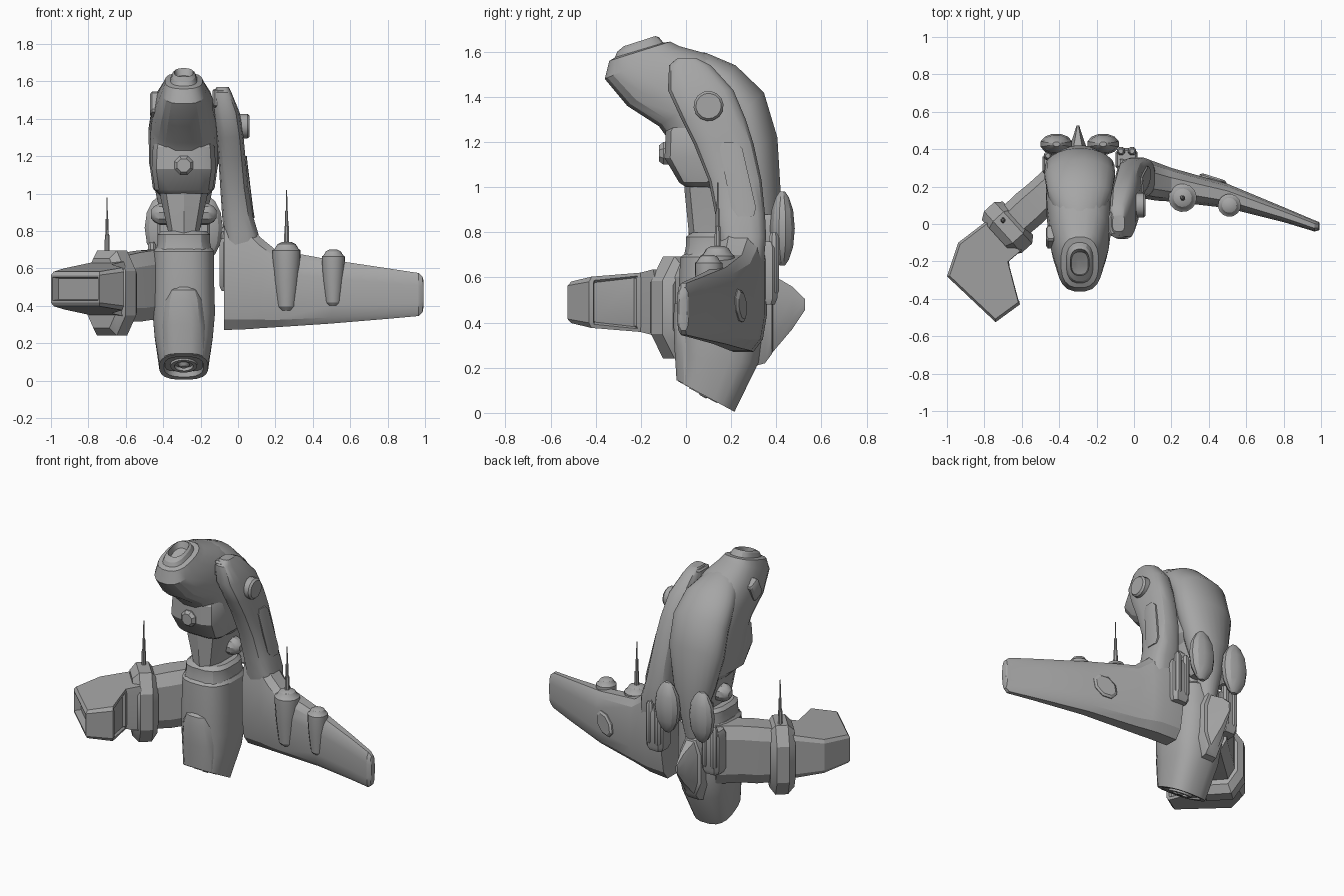
import bpy, bmesh, math
from mathutils import Vector as V

if "Cube" in bpy.data.objects:
    bpy.data.objects.remove(bpy.data.objects["Cube"])

grey = bpy.data.materials.new("hull_grey")
grey.use_nodes = True
grey.diffuse_color = (0.38, 0.38, 0.38, 1)
grey.node_tree.nodes["Principled BSDF"].inputs["Base Color"].default_value = grey.diffuse_color
CX = -0.29
UP = V((0, 0, 1))


def ring(c, u, v, n=16, p=2.5):
    """Closed superellipse around c spanned by the half-axes u and v."""
    c, u, v = V(c), V(u), V(v)
    angles = [math.tau * (i + 0.5) / n for i in range(n)]
    f = lambda t: math.copysign(abs(t) ** (2 / p), t)
    m = f(math.cos(math.pi / n))
    return [c + u * f(math.cos(a)) / m + v * f(math.sin(a)) / m for a in angles]


def loft(name, rings, panels=(), angle=28):
    """Skin rings into a closed solid. A panel is (face test, width, depth)."""
    bm = bmesh.new()
    rows = [[bm.verts.new(p) for p in r] for r in rings]
    n = len(rows[0])
    for a, b in zip(rows, rows[1:]):
        for i in range(n):
            bm.faces.new((a[i], a[(i + 1) % n], b[(i + 1) % n], b[i]))
    bm.faces.new(rows[0][::-1])
    bm.faces.new(rows[-1])
    bmesh.ops.recalc_face_normals(bm, faces=bm.faces[:])
    for test, width, depth in panels:
        bm.normal_update()
        picked = [f for f in bm.faces if test(f.normal)]
        bmesh.ops.inset_region(bm, faces=picked, thickness=width, depth=0)
        bmesh.ops.inset_region(bm, faces=picked, thickness=0.008, depth=depth)
    mesh = bpy.data.meshes.new(name)
    bm.to_mesh(mesh)
    bm.free()
    mesh.materials.append(grey)
    ob = bpy.data.objects.new(name, mesh)
    bpy.context.collection.objects.link(ob)
    bpy.ops.object.select_all(action="DESELECT")
    bpy.context.view_layer.objects.active = ob
    ob.select_set(True)
    bpy.ops.object.shade_smooth_by_angle(angle=math.radians(angle))


def hull(name, sections, n=16, p=2.5, **kw):
    """Sections: front (y, z), back (y, z), half width."""
    rings = []
    for a, b, hx in sections:
        a, b = V((CX, *a)), V((CX, *b))
        rings.append(ring((a + b) / 2, (hx, 0, 0), (b - a) / 2, n, p))
    loft(name, rings, **kw)


def turned(name, base, axis, profile, n=16, flat=1):
    """Profile of (distance, radius) turned about an axis."""
    axis = V(axis).normalized()
    u = axis.orthogonal().normalized()
    w = axis.cross(u)
    loft(name, [ring(V(base) + axis * d, u * r, w * r * flat, n, 2) for d, r in profile])


def block(name, c, size, axis=UP):
    """Box with chamfered corners and rims."""
    axis = V(axis).normalized()
    u = axis.cross((0, 1, 0)).normalized()
    w = axis.cross(u)
    h = size[2] / 2
    loft(name, [ring(V(c) + axis * h * k, u * size[0] / 2 * s, w * size[1] / 2 * s, 8, 4)
                for k, s in ((-1, .8), (-.8, 1), (.8, 1), (1, .8))])


# Head, with a recessed nose opening
hull("head", [
    ((-.235, 1.58), (-.175, 1.615), .025), ((-.27, 1.57), (-.15, 1.63), .045),
    ((-.275, 1.625), (-.135, 1.67), .05), ((-.305, 1.6), (-.12, 1.665), .062),
    ((-.315, 1.575), (-.1, 1.64), .072), ((-.34, 1.56), (-.07, 1.645), .1),
    ((-.36, 1.48), (-.03, 1.625), .12), ((-.26, 1.36), (.08, 1.595), .155),
    ((-.12, 1.27), (.24, 1.51), .175), ((-.07, 1.2), (.34, 1.38), .18),
    ((-.07, 1.1), (.39, 1.19), .18), ((-.02, 1.02), (.39, 1.04), .165),
    ((.06, .98), (.36, .98), .12)], n=20, p=2.6, angle=22)
hull("back_shell", [
    ((-.04, 1.55), (-.05, 1.615), .04), ((.02, 1.45), (.09, 1.595), .125),
    ((.1, 1.38), (.22, 1.54), .17), ((.17, 1.26), (.345, 1.42), .188),
    ((.2, 1.12), (.405, 1.22), .186), ((.23, .95), (.42, .97), .14),
    ((.26, .8), (.41, .78), .085), ((.28, .6), (.37, .58), .05)], n=24, p=2, angle=40)
# Chin block, bolt and the bracket beside the nose
hull("chin", [
    ((-.06, 1.29), (.2, 1.29), .15), ((-.09, 1.25), (.25, 1.25), .165),
    ((-.095, 1.13), (.25, 1.13), .172), ((-.03, 1.02), (.25, 1.02), .155),
    ((.0, 1.0), (.2, 1.0), .13)], n=12, p=4)
turned("chin_bolt", (CX, -.07, 1.15), (0, -1, 0), [(0, .05), (.03, .05), (.05, .035)], 8)
block("head_side_bracket", (CX - .155, -.07, 1.475), (.05, .09, .12), (0, .4, .85))
# Neck and collar ring
hull("neck", [
    ((0, 1.04), (.35, 1.04), .13), ((.0, .98), (.36, .98), .125),
    ((.02, .78), (.36, .78), .08), ((.02, .7), (.36, .7), .08)], n=10, p=3)
hull("neck_ring", [
    ((.03, .8), (.3, .8), .12), ((.0, .78), (.32, .78), .14),
    ((.0, .74), (.33, .74), .14), ((-.01, .69), (.33, .69), .15)], p=3)
for s in (-1, 1):
    turned("neck_joint", (CX + s * .06, .2, .89), (s, 0, 0),
           [(0, .055), (.07, .055), (.1, .04), (.115, .02)], 10)

# Lower fuselage, open at the slanted bottom end, with a raised hood in front
hull("fuselage", [
    ((.0, .71), (.33, .71), .15), ((-.025, .69), (.35, .69), .162),
    ((-.035, .5), (.36, .5), .163), ((-.03, .36), (.35, .36), .167),
    ((-.03, .24), (.32, .22), .155), ((-.035, .14), (.215, .005), .13),
    ((-.012, .127), (.19, .02), .105), ((.01, .17), (.2, .08), .085)], n=20, p=2.7)
hull("front_hood", [
    ((-.025, .51), (.2, .51), .05), ((-.05, .485), (.2, .485), .085),
    ((-.056, .43), (.2, .43), .108), ((-.052, .3), (.2, .28), .122),
    ((-.042, .145), (.17, .05), .115)], n=16, p=3)
axis = V((0, -.47, -.88))
turned("exhaust_ring", V((CX, .1, .12)), axis, [(0, .075), (.05, .07), (.05, .05), (.01, .045)])
turned("exhaust_core", V((CX, .1, .12)), axis, [(0, .03), (.04, .03), (.055, .015)], 10)

# Rear keel fin and the twin rear pods
loft("rear_fin", [ring((CX - .01, y, (a + b) / 2), (hx, 0, 0), (0, 0, (b - a) / 2), 8, 2.6)
                  for y, a, b, hx in ((.28, .2, .68, .09), (.35, .22, .64, .08), (.38, .26, .62, .075),
                                      (.385, .27, .61, .055), (.47, .37, .56, .025), (.527, .455, .505, .007))])
for s in (-1, 1):
    loft("rear_pod", [ring((CX + s * .125, .427, .817 + .163 * k),
                           (.084 * math.sqrt(max(1 - k * k, .05)), 0, 0),
                           (0, .055 * math.sqrt(max(1 - k * k, .05)), 0), 12, 2)
                      for k in (-1, -.85, -.5, 0, .5, .85, 1)], angle=25)
    block("pod_mount", (CX + s * .1, .36, .8), (.08, .1, .16))
# Equipment boxes with upright rods, one on each side of the fin
for x, y, z in ((-.43, .32, .56), (-.04, .345, .62)):
    block("rear_box", (x, y, z), (.12, .12, .28))
    for dx in (-.03, .03):
        turned("rear_rod", (x + dx, y + .045, z - .1), UP,
               [(0, .012), (.02, .022), (.26, .022), (.28, .012)], 8)

# Tall pylon on the left side with a long side panel
pylon = [(1.57, -.115, -.05, -.04, .05), (1.54, -.13, -.035, -.075, .11), (1.43, -.13, .01, -.08, .21),
         (1.3, -.115, .03, -.02, .265), (1.19, -.105, .04, .035, .3), (1.03, -.095, .055, .1, .335),
         (.88, -.085, .08, .13, .35), (.78, -.075, .11, .145, .355), (.62, -.07, .12, .165, .34),
         (.48, -.06, .04, .19, .31)]
loft("pylon", [ring(((a + b) / 2, (c + d) / 2, z), ((b - a) / 2, 0, 0), (0, (d - c) / 2, 0), 16, 3.2)
               for z, a, b, c, d in pylon], angle=32)
loft("pylon_panel", [ring((x, y, z), (.012, 0, 0), (0, w, 0), 8, 4)
                     for z, x, y, w in ((1.2, .035, .19, .03), (1.17, .038, .2, .05),
                                        (.91, .07, .255, .055), (.87, .077, .265, .035))])
turned("pylon_hub", (0, .1, 1.36), (1, 0, 0), [(0, .065), (.05, .065), (.062, .055)], 14)
block("pylon_cap_box", (-.1, 0, 1.51), (.07, .13, .1))

# Left wing
wing = [(-.075, .27, .86, .15, .36), (.06, .275, .83, .135, .35), (.12, .28, .765, .125, .33),
        (.2, .285, .7, .12, .3), (.5, .305, .645, .085, .215), (.8, .33, .6, .01, .09),
        (.965, .345, .575, -.04, .02), (.987, .365, .555, -.035, .012), (.993, .4, .53, -.03, .005)]
loft("left_wing", [ring((x, (c + d) / 2, (a + b) / 2), (0, 0, (b - a) / 2), (0, (d - c) / 2, 0), 12, 3)
                   for x, a, b, c, d in wing])
turned("wing_hatch", (.41, .2, .475), (.3, .95, 0), [(0, .08), (.045, .08), (.055, .065)], 8, .75)
for name, x, y, r, bottom, top in (("inner", .26, .14, .074, .375, .74), ("outer", .51, .1, .06, .4, .7)):
    h = top - bottom
    turned(name + "_wing_pod", (x, y, bottom), UP,
           [(0, r * .4), (h * .06, r * .65), (h * .45, r * .88), (h * .8, r), (h * .88, r),
            (h * .9, r * .85), (h * .97, r * .65), (h, r * .35)], 14)
for x, y, z, h in ((.26, .14, .72, .3), (-.7, .02, .67, .31)):
    turned("antenna", (x, y, z), UP, [(0, .014), (h * .35, .012), (h * .36, .009),
                                      (h * .62, .008), (h * .63, .004), (h, .003)], 8)

# Right wing: strut, collar and swept outer section
d = V((-.74, -.67, 0)).normalized()
side = V((-d.y, d.x, 0))
mid = V((-.675, -.02, .48))
loft("right_strut", [ring(mid - d * t + UP * dz, side * w, UP * h, 8, 3.5)
                     for t, w, h, dz in ((.4, .1, .19, .035), (.24, .1, .185, .03),
                                         (.15, .105, .185, .02), (0, .1, .17, .01))])
loft("wing_collar", [ring(mid + d * t - UP * .013, side * .15 * s, UP * .227 * s, 8, 2.7)
                     for t, s in ((-.075, .8), (-.04, 1), (.035, 1), (.075, .82))])
plan = [V((x, y)) for x, y in ((-.77, .03), (-.94, -.1), (-1, -.28), (-.74, -.525),
                               (-.61, -.43), (-.67, -.2), (-.6, -.14))]
centre = sum(plan, V((0, 0))) / len(plan)


def plan_ring(k, shrink):
    """Plan outline at height share k, thinner towards the tip."""
    row = []
    for q in plan:
        t = (q - mid.xy).dot(d.xy)
        r = centre + (q - centre) * shrink
        row.append(V((r.x, r.y, .49 + k * (.15 - .16 * max(0, min(t, .36))))))
    return row


loft("right_wing_outer", [plan_ring(k, s) for k, s in ((-1, .94), (-.8, 1), (.8, 1), (1, .94))],
     [(lambda n: n.x < -.5 and n.y < -.5 and abs(n.z) < .3, .016, -.04),
      (lambda n: n.x > .8 and abs(n.z) < .3, .02, -.015)], angle=20)
